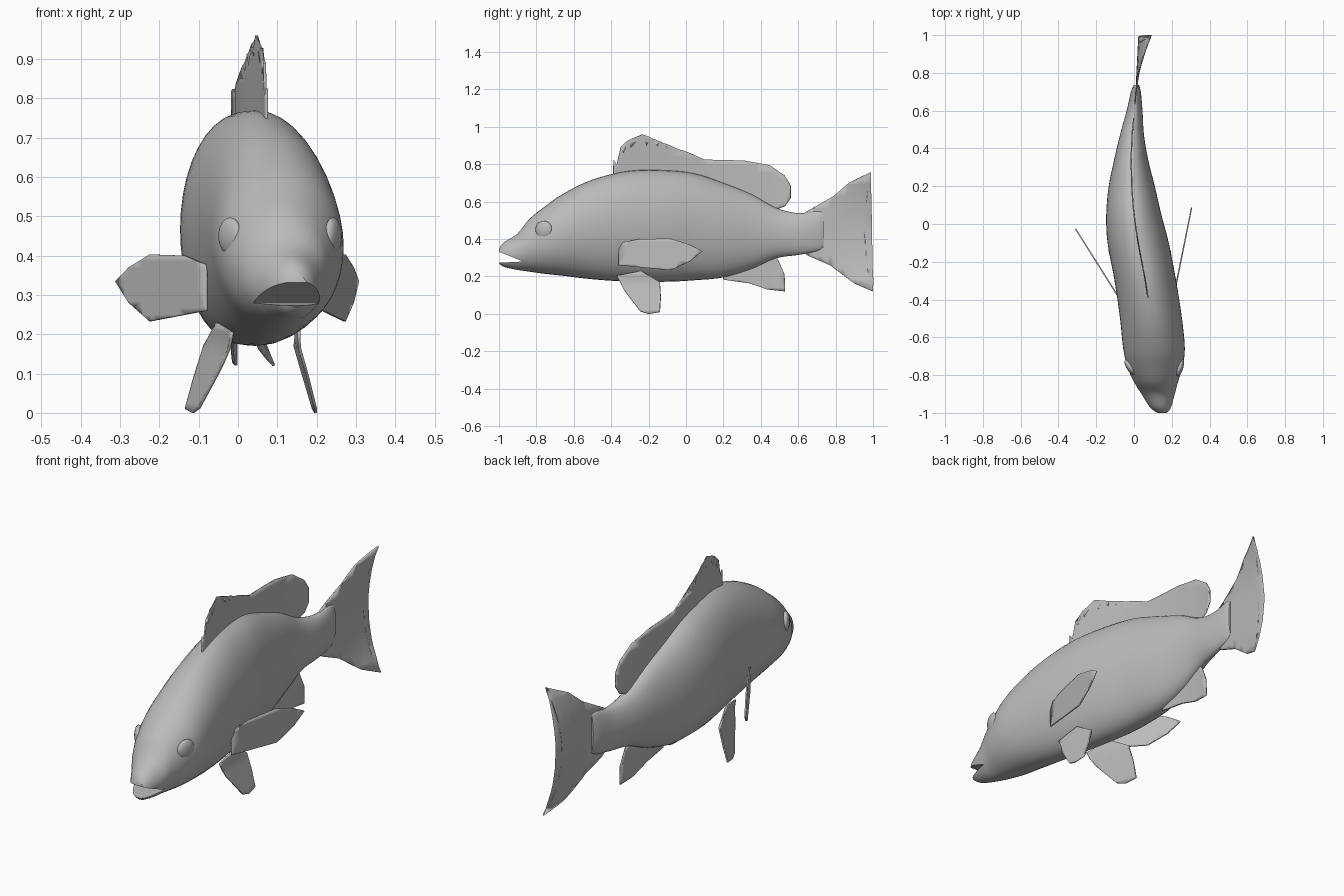
import bpy, bmesh, math
from mathutils import Vector, Matrix

cube = bpy.data.objects.get("Cube")
if cube:
    bpy.data.objects.remove(cube)

grey = bpy.data.materials.new("plain grey")
grey.use_nodes = True
grey.diffuse_color = (0.5, 0.5, 0.5, 1)
grey.node_tree.nodes["Principled BSDF"].inputs["Base Color"].default_value = grey.diffuse_color


def make_object(name, bm, smooth_angle=None):
    bmesh.ops.recalc_face_normals(bm, faces=bm.faces[:])
    mesh = bpy.data.meshes.new(name)
    bm.to_mesh(mesh)
    bm.free()
    mesh.materials.append(grey)
    obj = bpy.data.objects.new(name, mesh)
    bpy.context.collection.objects.link(obj)
    if smooth_angle:
        smooth(obj, smooth_angle)
    return obj


def activate(obj):
    bpy.ops.object.select_all(action='DESELECT')
    obj.select_set(True)
    bpy.context.view_layer.objects.active = obj


def smooth(obj, angle):
    activate(obj)
    bpy.ops.object.shade_smooth_by_angle(angle=math.radians(angle))


# Body stations: y, spine x, half width, belly z, back z
stations = [
    (-1.0, .15, .03, .27, .35),
    (-.97, .14, .056, .25, .385),
    (-.9, .128, .088, .235, .43),
    (-.84, .117, .115, .226, .505),
    (-.76, .111, .145, .215, .57),
    (-.66, .106, .163, .204, .64),
    (-.5, .09, .164, .185, .718),
    (-.3, .06, .163, .172, .765),
    (-.1, .022, .162, .172, .767),
    (.05, -.001, .146, .18, .75),
    (.2, -.012, .122, .195, .7),
    (.35, -.015, .088, .24, .64),
    (.48, -.01, .062, .297, .568),
    (.6, .003, .042, .315, .538),
    (.7, .01, .026, .335, .55),
    (.735, .013, .014, .355, .545),
]


def spine_x(y):
    """Sideways position of the bent spine."""
    for a, b in zip(stations, stations[1:]):
        if a[0] <= y <= b[0]:
            return a[1] + (b[1] - a[1]) * (y - a[0]) / (b[0] - a[0])
    return .013 + .05 * (y - .735)


def smooth_stations(steps):
    """Catmull-Rom resampling of the stations."""
    rows = [Vector(s) for s in stations]
    result = []
    for i in range(len(rows) - 1):
        p0, p1, p2 = rows[max(i - 1, 0)], rows[i], rows[i + 1]
        p3 = rows[min(i + 2, len(rows) - 1)]
        for k in range(steps):
            t = k / steps
            result.append(p1 + (p2 - p0) * (t / 2)
                          + (p0 * 2 - p1 * 5 + p2 * 4 - p3) * (t * t / 2)
                          + (p1 * 3 - p0 - p2 * 3 + p3) * (t ** 3 / 2))
    return result + [rows[-1]]


# Body: elliptical rings lofted along the spine
bm = bmesh.new()
sides, previous, first = 40, None, None
for y, cx, half, low, high in smooth_stations(4):
    ring = []
    for i in range(sides):
        a = math.tau * i / sides
        ring.append(bm.verts.new((cx + half * math.cos(a), y,
                                  (low + high) / 2 + (high - low) / 2 * math.sin(a))))
    if previous:
        for i in range(sides):
            j = (i + 1) % sides
            bm.faces.new((previous[i], previous[j], ring[j], ring[i]))
    first = first or ring
    previous = ring
bm.faces.new(first)
bm.faces.new(previous)
body = make_object("body", bm)

# Open mouth: wedge cut out of the snout
bm = bmesh.new()
wedge = [(-1.1, .372), (-.87, .28), (-1.1, .268)]
face = bm.faces.new([bm.verts.new((-.3, y, z)) for y, z in wedge])
extruded = bmesh.ops.extrude_face_region(bm, geom=[face])["geom"]
bmesh.ops.translate(bm, vec=(.8, 0, 0),
                    verts=[g for g in extruded if isinstance(g, bmesh.types.BMVert)])
cutter = make_object("mouth_cutter", bm)
cutter.hide_render = True
cut = body.modifiers.new("mouth", 'BOOLEAN')
cut.operation, cut.solver, cut.object = 'DIFFERENCE', 'EXACT', cutter
activate(body)
bpy.ops.object.modifier_apply(modifier="mouth")
bpy.data.objects.remove(cutter)
smooth(body, 40)


def make_fin(name, outline, place):
    """Flat outline (y, z), sliced finely, then bent into place."""
    bm = bmesh.new()
    face = bm.faces.new([bm.verts.new((0, y, z)) for y, z in outline])
    bmesh.ops.triangulate(bm, faces=[face])
    for axis in (1, 2):
        normal = Vector((0, 0, 0))
        normal[axis] = 1
        values = [p[axis - 1] for p in outline]
        for k in range(1, 10):
            at = min(values) + (max(values) - min(values)) * k / 10
            bmesh.ops.bisect_plane(bm, geom=bm.verts[:] + bm.edges[:] + bm.faces[:],
                                   plane_co=normal * at, plane_no=normal, dist=1e-5)
    for v in bm.verts:
        v.co = place(v.co.y, v.co.z)
    fin = make_object(name, bm, 40)
    sheet = fin.modifiers.new("thickness", 'SOLIDIFY')
    sheet.thickness, sheet.offset = .007, 0
    return fin


def on_spine(y, z):
    return Vector((spine_x(y), y, z))


def tail_bend(y, z):
    # Both lobes sweep to the left of the fork
    bend = .065 * ((z - .44) / .32) ** 2 * max(0, (y - .68) / .32)
    return Vector((spine_x(y) + bend, y, z))


dorsal = [(-.39, .68), (-.388, .825), (-.37, .8), (-.35, .89), (-.335, .86), (-.307, .928),
          (-.295, .89), (-.233, .96), (-.21, .9), (-.184, .94), (-.15, .895), (-.115, .91),
          (-.095, .87), (-.04, .88), (-.01, .84), (.04, .85), (.1, .825), (.31, .82),
          (.447, .795), (.527, .74), (.56, .687), (.56, .62), (.53, .575), (.46, .55),
          (.2, .64)]
make_fin("dorsal_fin", dorsal, on_spine)

anal = [(.19, .22), (.2, .183), (.34, .163), (.436, .13), (.53, .12), (.527, .21),
        (.49, .295), (.44, .33)]
make_fin("anal_fin", anal, on_spine)

tail = [(.6, .5), (.64, .545), (.79, .63), (.87, .7), (.987, .757), (.96, .585), (.952, .45),
        (.97, .24), (1, .12), (.9, .163), (.77, .26), (.65, .312), (.6, .36)]
make_fin("tail_fin", tail, tail_bend)

# Paired fins and eyes
pelvic = [(-.37, .205), (-.33, .125), (-.243, .013), (-.2, .0), (-.14, .01), (-.135, .09),
          (-.14, .17), (-.24, .23)]
pectoral = [(0, .377), (.24, .4), (.62, .403), (.85, .37), (1, .335), (.85, .28), (.62, .233),
            (.3, .247), (0, .26)]

for label, side, root, tip in (("left", 1, (.215, -.36), (.305, .087)),
                               ("right", -1, (-.08, -.39), (-.31, -.025))):
    def splayed(y, z):
        out = .085 + .03 * (y + .37) / .23 + .05 * max(0, .17 - z) / .17
        return Vector((spine_x(y) + side * out, y, z))

    def swept(t, z):
        return Vector((root[0] + (tip[0] - root[0]) * t, root[1] + (tip[1] - root[1]) * t, z))

    make_fin(label + "_pelvic_fin", pelvic, splayed)
    make_fin(label + "_pectoral_fin", pectoral, swept)

    # Eye: shallow disc-like ellipsoid turned slightly forward
    bm = bmesh.new()
    bmesh.ops.create_uvsphere(bm, u_segments=24, v_segments=14, radius=.047)
    yaw = -side * math.radians(25) - math.radians(8) * -1
    turn = Matrix.Rotation(yaw, 4, 'Z')
    spot = Matrix.Translation((.111 + side * .131, -.76, .45))
    bm.transform(spot @ turn @ Matrix.Diagonal((.4, 1, 1, 1)))
    make_object(label + "_eye", bm, 60)
